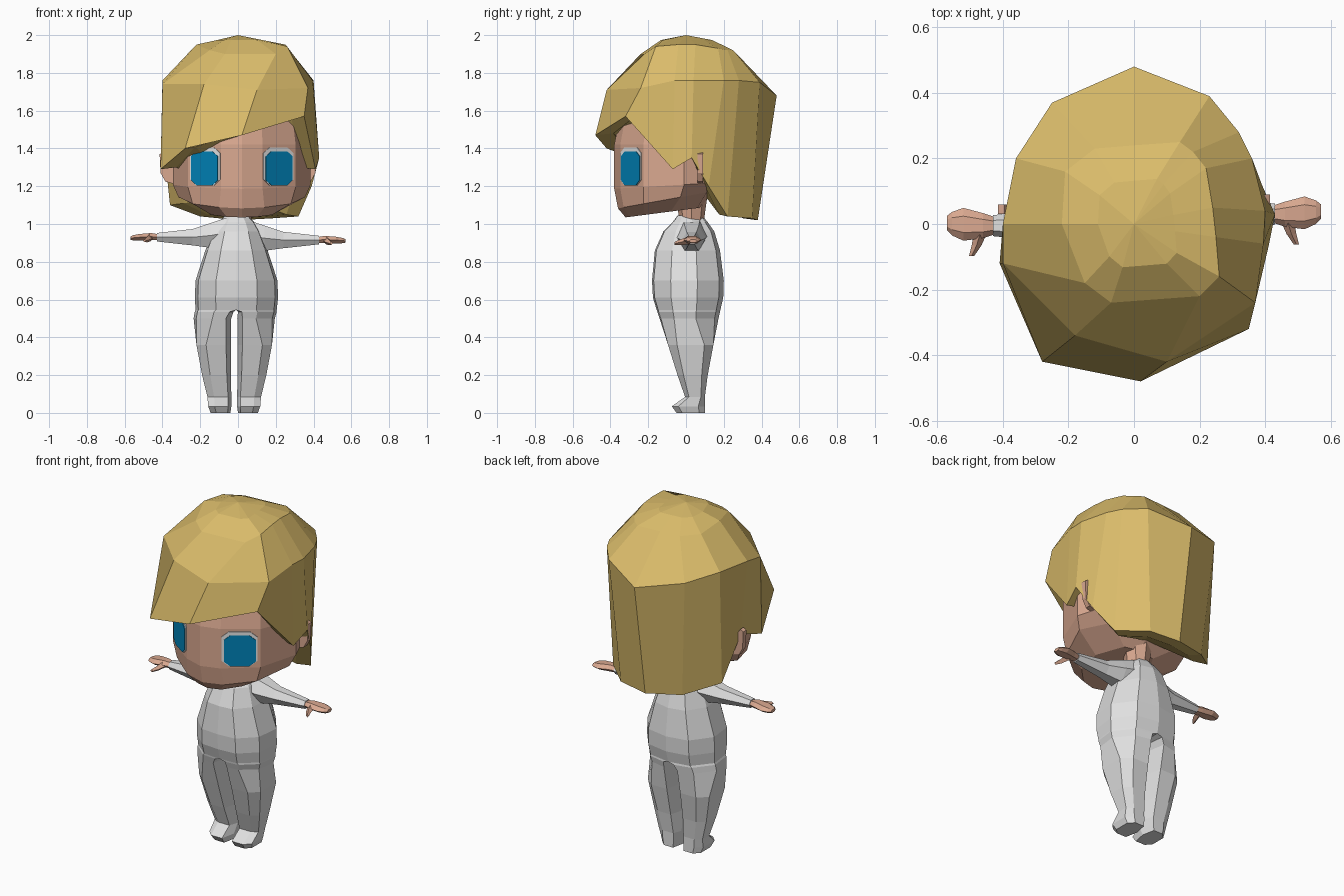
import bpy, bmesh, math
from mathutils import Vector


def material(name, rgb):
    m = bpy.data.materials.new(name)
    m.diffuse_color = (*rgb, 1)
    return m


HAIR = material("golden hair", (0.70, 0.50, 0.145))
SKIN = material("warm skin", (0.70, 0.395, 0.28))
SUIT = material("light grey suit", (0.74, 0.74, 0.74))
WHITE = material("eye white", (0.80, 0.80, 0.80))
BLUE = material("iris blue", (0.0, 0.23, 0.49))


def loft(name, rings, mat, start=None, end=None):
    """Skin a row of equal rings; ends are flat, or fans to a given point."""
    bm = bmesh.new()
    rows = [[bm.verts.new(p) for p in r] for r in rings]
    n = len(rows[0])
    for a, b in zip(rows, rows[1:]):
        for i in range(n):
            bm.faces.new((a[i], a[(i + 1) % n], b[(i + 1) % n], b[i]))
    for row, tip in ((rows[0], start), (rows[-1], end)):
        if tip is None:
            bm.faces.new(row)
        else:
            t = bm.verts.new(tip)
            for i in range(n):
                bm.faces.new((row[i], row[(i + 1) % n], t))
    return finish(name, bm, mat)


def finish(name, bm, mat):
    bmesh.ops.recalc_face_normals(bm, faces=bm.faces)
    me = bpy.data.meshes.new(name)
    bm.to_mesh(me)
    bm.free()
    me.materials.append(mat)
    ob = bpy.data.objects.new(name, me)
    bpy.context.collection.objects.link(ob)
    return ob


def mirrored(half, z, dx=0.0, tilt=0.0):
    """Half outline from front centre to back centre -> closed ring."""
    pts = half + [(-x, y) for x, y in half[-2:0:-1]]
    return [(x + dx, y, z + tilt * (y + 0.32)) for x, y in pts]


# Hair: columns around the head, each with crown, brow and lower-edge points
columns = [
    ((0.00, 0.24, 1.92), (0.00, 0.48, 1.68), (0.00, 0.38, 1.02)),
    ((-0.12, 0.23, 1.92), (-0.25, 0.37, 1.73), (-0.20, 0.32, 1.04)),
    ((-0.21, 0.16, 1.93), (-0.36, 0.20, 1.76), (-0.36, 0.18, 1.10)),
    ((-0.22, 0.00, 1.95), (-0.40, 0.00, 1.76), (-0.385, 0.04, 1.34)),
    ((-0.15, -0.18, 1.92), (-0.40, -0.12, 1.74), (-0.41, -0.12, 1.29)),
    ((-0.07, -0.24, 1.90), (-0.18, -0.34, 1.74), (-0.28, -0.42, 1.40)),
    ((0.20, -0.22, 1.90), (0.10, -0.42, 1.71), (0.02, -0.48, 1.47)),
    ((0.26, -0.16, 1.94), (0.37, -0.24, 1.72), (0.35, -0.32, 1.57)),
    ((0.25, -0.04, 1.95), (0.395, -0.06, 1.76), (0.41, -0.07, 1.29)),
    ((0.24, 0.05, 1.95), (0.40, 0.04, 1.76), (0.43, 0.03, 1.35)),
    ((0.22, 0.17, 1.93), (0.36, 0.20, 1.76), (0.39, 0.12, 1.20)),
    ((0.18, 0.22, 1.92), (0.32, 0.28, 1.76), (0.32, 0.22, 1.04)),
    ((0.14, 0.25, 1.92), (0.23, 0.39, 1.75), (0.18, 0.35, 1.03)),
]
hair_rings = [list(r) for r in zip(*columns)]
crown = [(x * 0.5, y * 0.55, 1.974) for x, y, z in hair_rings[0]]
under = [(x * 0.8, y * 0.8, z + 0.01) for x, y, z in hair_rings[-1]]
loft("hair", [crown] + hair_rings + [under], HAIR, start=(0, 0, 2.0), end=(0, 0.1, 1.15))

# Head: mirrored outlines stacked from chin to skull, jaw rising to the back
HX = 0.02
cheek = [(0, -0.38), (0.11, -0.348), (0.285, -0.225), (0.365, -0.01), (0.29, 0.18), (0, 0.26)]
jaw = [(0, -0.36), (0.12, -0.33), (0.26, -0.225), (0.335, -0.03), (0.22, 0.11), (0, 0.14)]
chin = [(0, -0.32), (0.08, -0.30), (0.16, -0.22), (0.18, -0.08), (0.1, 0.06), (0, 0.08)]
head_rings = [mirrored(chin, 1.035, HX, 0.13), mirrored(jaw, 1.09, HX, 0.18),
              mirrored(cheek, 1.19, HX, 0.06), mirrored(cheek, 1.42, HX),
              mirrored([(x * 0.94, y * 0.92) for x, y in cheek], 1.57, HX),
              mirrored([(x * 0.7, y * 0.6) for x, y in cheek], 1.76, HX)]
loft("head", head_rings, SKIN)


# Eyes: thin plates lying on the flat cheek facet
def eye_plate(name, s, u0, u1, z0, z1, lift, mat):
    a, b = Vector(cheek[1]), Vector(cheek[2])
    d = b - a
    nrm = Vector((d.y, -d.x)).normalized()
    c, k = (u1 - u0) * 0.2, (z1 - z0) * 0.15
    outline = [(u0 + c, z0), (u1 - c, z0), (u1, z0 + k), (u1, z1 - k),
               (u1 - c, z1), (u0 + c, z1), (u0, z1 - k), (u0, z0 + k)]
    rings = []
    for off in (-0.002, lift):
        ps = [(a + d * u + nrm * off, z) for u, z in outline]
        rings.append([(s * p.x + HX, p.y, z) for p, z in ps])
    loft(name, rings, mat)


for s, side in ((-1, "left"), (1, "right")):
    eye_plate(side + "_eye_white", s, 0.02, 0.92, 1.205, 1.405, 0.004, WHITE)
    eye_plate(side + "_iris", s, 0.08, 0.88, 1.205, 1.385, 0.008, BLUE)

    # Ear: thin slab standing out from the side of the head
    ear = [(0.33, 1.21), (0.385, 1.225), (0.41, 1.27), (0.415, 1.37), (0.395, 1.38), (0.34, 1.29)]
    ey = 0.075 if s > 0 else 0.045
    loft(side + "_ear", [[(s * x, ey + o, z) for x, z in ear] for o in (-0.015, 0.015)], SKIN)

# Neck
loft("neck", [[(r * math.cos(i * math.pi / 4) + 0.005, 0.03 + r * math.sin(i * math.pi / 4), z)
               for i in range(8)] for z, r in ((0.98, 0.06), (1.04, 0.068), (1.16, 0.085))], SKIN)


# Suit outline from front centre to back centre between inner and outer width
def suit_half(i, o, f, b, inset=0.0):
    ts = ((inset, f), (0.5, f * 0.95), (0.93, f * 0.45),
          (1, b * 0.3), (0.6, b * 0.88), (inset, b))
    return [(i + (o - i) * t, y) for t, y in ts]


# Torso: (height, half width, front, back)
HIP = (0.0, 0.215, -0.155, 0.182)
torso = [mirrored(suit_half(*HIP), 0.545, -0.01)]
torso += [mirrored(suit_half(0, w, f, b), z, -0.008) for z, w, f, b in (
    (0.61, 0.22, -0.175, 0.197), (0.70, 0.217, -0.18, 0.20),
    (0.86, 0.165, -0.165, 0.18), (0.96, 0.125, -0.12, 0.15),
    (1.01, 0.095, -0.07, 0.115), (1.045, 0.06, -0.045, 0.085))]
loft("torso", torso, SUIT)


# Leg with foot: the hip outline halved, with an extra point on the inner side
def leg_ring(s, z, i, o, f, b, inset=0.14, dx=-0.02):
    if f > -0.12:   # squarer section towards the ankle
        k = (b - f) * 0.2
        half = [(i + (o - i) * t, y) for t, y in (
            (inset, f), (0.72, f), (1, f + k), (1, b - k), (0.7, b), (inset, b))]
    else:
        half = suit_half(i, o, f, b, inset)
    return [(s * x + dx, y, z) for x, y in half + [(i, (f + b) / 2)]]


for s, side in ((-1, "left"), (1, "right")):
    loft(side + "_leg", [leg_ring(s, *r) for r in (
        (0.0, 0.02, 0.125, -0.05, 0.10), (0.035, 0.015, 0.138, -0.075, 0.10),
        (0.085, 0.015, 0.142, -0.005, 0.10), (0.20, 0.018, 0.17, -0.045, 0.115),
        (0.36, 0.018, 0.20, -0.095, 0.145), (0.50, 0.016, 0.215, -0.14, 0.172),
        (0.535, 0.012, 0.217, -0.152, 0.18, 0.1, -0.012),
        (0.545, *HIP, 0.0, -0.01))], SUIT)

    # Arm, hand and thumb: sections along x (x, y, z, half depth, half height)
    dy, dz = (0.03, 0.915) if s > 0 else (-0.005, 0.93)

    def section(x, y, z, d, h):
        return [(s * x, dy + y + d * math.cos(i * math.pi / 3),
                 dz + z + h * math.sin(i * math.pi / 3)) for i in range(6)]

    loft(side + "_arm", [section(*r) for r in (
        (0.06, 0.0, 0.025, 0.085, 0.09), (0.14, 0.0, 0.01, 0.075, 0.077),
        (0.24, 0.0, 0.0, 0.052, 0.05), (0.43, 0.0, 0.0, 0.032, 0.026))], SUIT)
    loft(side + "_hand", [section(*r) for r in (
        (0.42, 0.0, 0.0, 0.025, 0.018), (0.46, 0.0, 0.003, 0.038, 0.022),
        (0.52, 0.004, 0.0, 0.05, 0.02), (0.555, 0.006, -0.003, 0.036, 0.016),
        (0.57, 0.008, -0.005, 0.022, 0.01))], SKIN)
    loft(side + "_thumb", [[(s * (x + w * math.cos(i * math.pi / 2)), dy + y,
                             dz + z + w * math.sin(i * math.pi / 2)) for i in range(4)]
                           for x, y, z, w in ((0.465, -0.01, 0.0, 0.022),
                                              (0.48, -0.06, -0.012, 0.015),
                                              (0.495, -0.092, -0.018, 0.008))], SKIN)
